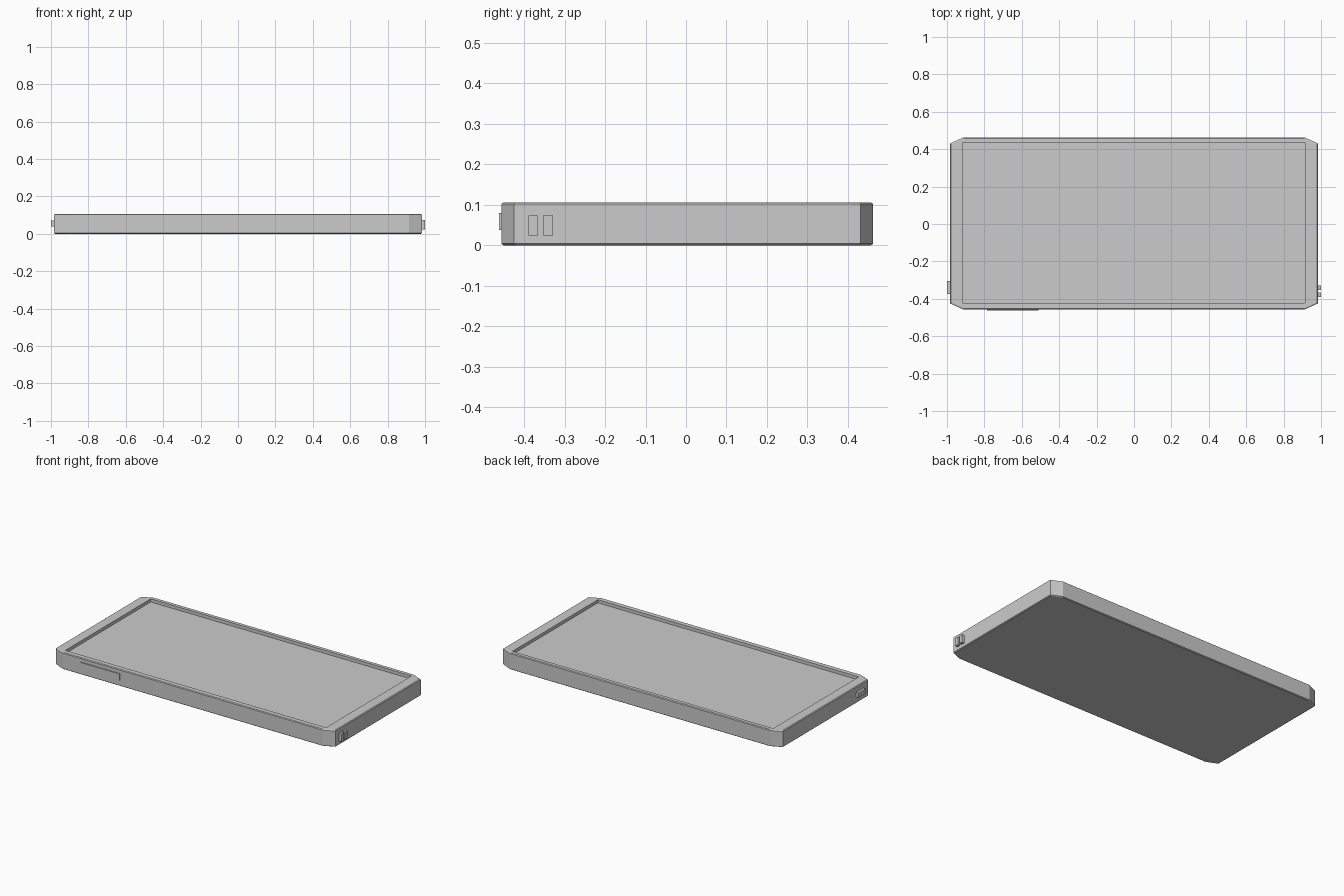
import bpy, bmesh

if "Cube" in bpy.data.objects:
    bpy.data.objects.remove(bpy.data.objects["Cube"])


def ring(bm, x0, x1, y0, y1, z, cx, cy):
    """Rectangle with cut corners, counter-clockwise from the front left."""
    pts = [(x0 + cx, y0), (x1 - cx, y0), (x1, y0 + cy), (x1, y1 - cy),
           (x1 - cx, y1), (x0 + cx, y1), (x0, y1 - cy), (x0, y0 + cy)]
    return [bm.verts.new((x, y, z)) for x, y in pts]


def finish(name, bm):
    bmesh.ops.remove_doubles(bm, verts=bm.verts, dist=1e-5)
    bmesh.ops.recalc_face_normals(bm, faces=bm.faces)
    mesh = bpy.data.meshes.new(name)
    bm.to_mesh(mesh)
    bm.free()
    obj = bpy.data.objects.new(name, mesh)
    bpy.context.collection.objects.link(obj)
    return obj


def box(name, x0, x1, y0, y1, z0, z1):
    bm = bmesh.new()
    bmesh.ops.create_cube(bm, size=1)
    for v in bm.verts:
        v.co = ((x0 + x1) / 2 + v.co.x * (x1 - x0),
                (y0 + y1) / 2 + v.co.y * (y1 - y0),
                (z0 + z1) / 2 + v.co.z * (z1 - z0))
    return finish(name, bm)


# Phone body: thin chamfer, side wall, rim, then the recessed screen
X0, X1, Y0, Y1, H = -0.983, 0.983, -0.456, 0.462, 0.106
B = 0.005
SCREEN = (-0.918, 0.915, -0.422, 0.435)
bm = bmesh.new()
rings = [
    ring(bm, X0 + B, X1 - B, Y0 + B, Y1 - B, 0, 0.068, 0.031),
    ring(bm, X0, X1, Y0, Y1, 0.004, 0.068, 0.031),
    ring(bm, X0, X1, Y0, Y1, H - 0.004, 0.068, 0.031),
    ring(bm, X0 + B, X1 - B, Y0 + B, Y1 - B, H, 0.068, 0.031),
    ring(bm, *SCREEN, H, 0, 0),
    ring(bm, *SCREEN, H - 0.02, 0, 0),
]
for a, b in zip(rings, rings[1:]):
    for i in range(8):
        j = (i + 1) % 8
        bm.faces.new((a[i], a[j], b[j], b[i]))
bm.faces.new(rings[0][::-1])
bm.faces.new(rings[-1])
finish("phone_body", bm)

# Side buttons
box("volume_button", -0.785, -0.51, -0.462, Y0 + 0.01, 0.038, 0.08)
for k, (y0, y1) in enumerate([(-0.389, -0.365), (-0.353, -0.329)]):
    box(f"right_end_button_{k + 1}", X1 - 0.01, 1.0, y0, y1, 0.024, 0.074)

# Left end connector
box("left_end_connector", -1.0, X0 + 0.01, -0.375, -0.305, 0.04, 0.07)
